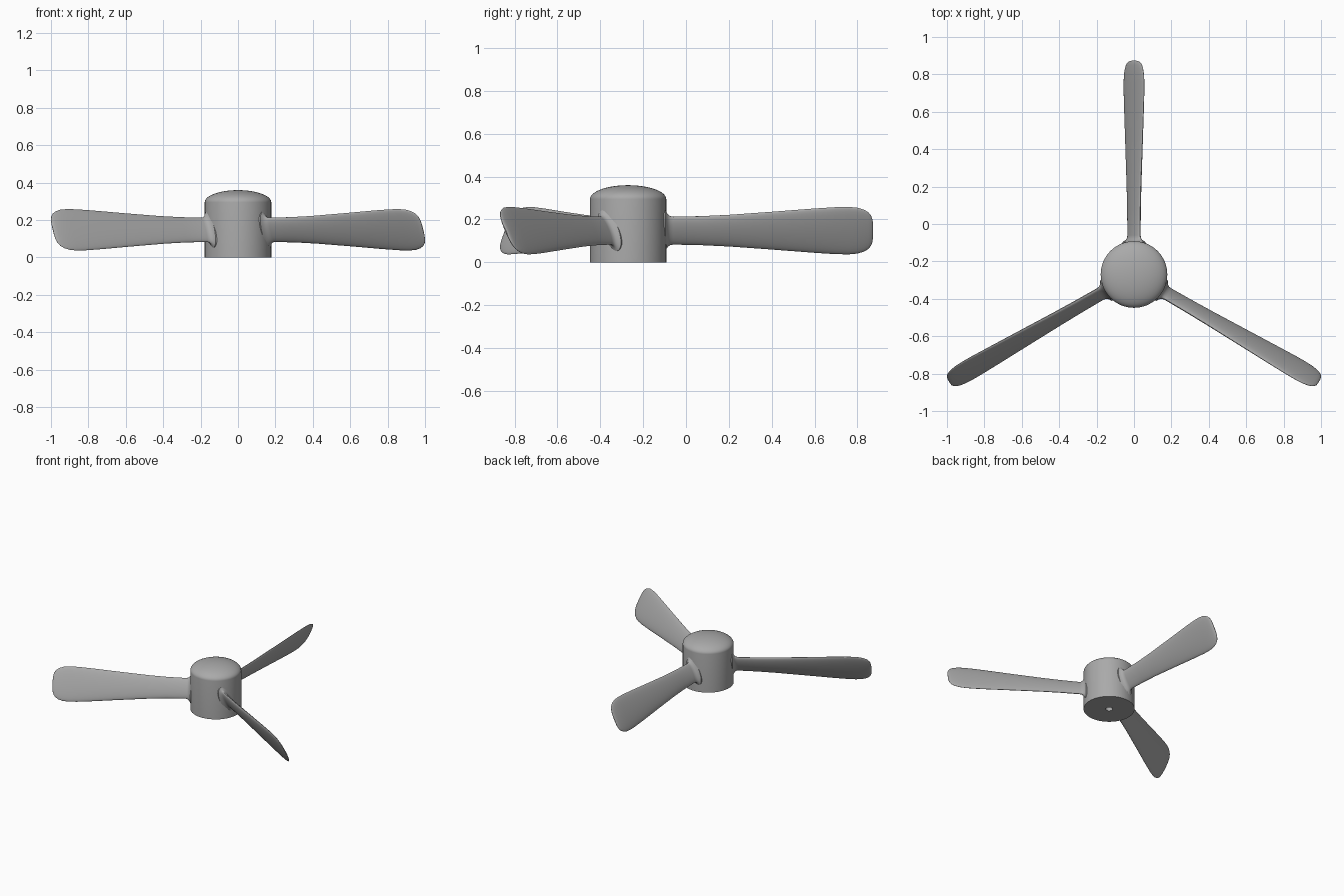
import bpy
import bmesh
import math
from mathutils import Matrix, Vector

cube = bpy.data.objects.get("Cube")
if cube:
    bpy.data.objects.remove(cube, do_unlink=True)

HUB_Y = -0.27
HUB_R = 0.178
BLADE_Z = 0.148
PITCH = math.radians(26)

grey = bpy.data.materials.new("plain_grey")
grey.use_nodes = True
colour = (0.4, 0.4, 0.4, 1)
grey.diffuse_color = colour
grey.node_tree.nodes["Principled BSDF"].inputs["Base Color"].default_value = colour


def loft(name, rings, closed_ends=True):
    """Skin a list of equal-length rings of points into a smooth object."""
    bm = bmesh.new()
    loops = [[bm.verts.new(p) for p in ring] for ring in rings]
    n = len(loops[0])
    for a, b in zip(loops, loops[1:]):
        for i in range(n):
            j = (i + 1) % n
            bm.faces.new((a[i], a[j], b[j], b[i]))
    if closed_ends:
        bm.faces.new(loops[0])
        bm.faces.new(loops[-1])
    bmesh.ops.recalc_face_normals(bm, faces=bm.faces)
    mesh = bpy.data.meshes.new(name)
    bm.to_mesh(mesh)
    bm.free()
    obj = bpy.data.objects.new(name, mesh)
    bpy.context.collection.objects.link(obj)
    mesh.materials.append(grey)
    bpy.ops.object.select_all(action="DESELECT")
    obj.select_set(True)
    bpy.context.view_layer.objects.active = obj
    bpy.ops.object.shade_smooth_by_angle(angle=math.radians(40))
    return obj


def circle(r, z, n=64):
    return [(r * math.cos(2 * math.pi * i / n),
             HUB_Y + r * math.sin(2 * math.pi * i / n), z) for i in range(n)]


# Hub: blind shaft hole, flat base, straight wall and shallow elliptical dome
profile = [(0.025, 0.2), (0.025, 0), (HUB_R, 0), (HUB_R, 0.295)]
for k in range(1, 16):
    a = math.pi / 2 * k / 15.2
    profile.append((HUB_R * math.cos(a), 0.295 + 0.065 * math.sin(a)))
loft("hub", [circle(r, z) for r, z in profile])

# Blade stations: distance from the hub axis, half chord, half thickness
stations = [
    (0.150, 0.106, 0.050), (0.174, 0.104, 0.047), (0.179, 0.094, 0.037),
    (0.186, 0.083, 0.027), (0.196, 0.075, 0.020), (0.210, 0.072, 0.018),
    (0.340, 0.075, 0.018), (0.470, 0.082, 0.018), (0.670, 0.098, 0.018),
    (0.870, 0.115, 0.017), (0.970, 0.122, 0.016), (1.030, 0.123, 0.015),
    (1.070, 0.119, 0.014), (1.100, 0.109, 0.012), (1.120, 0.096, 0.010),
    (1.133, 0.079, 0.008), (1.140, 0.058, 0.005), (1.143, 0.030, 0.002),
]


def blade_ring(s, chord, thick, n=32):
    """Elliptical section standing on edge, leaned over by the pitch."""
    ring = []
    for i in range(n):
        a = 2 * math.pi * i / n
        u, v = chord * math.cos(a), thick * math.sin(a)
        ring.append(Vector((u * math.sin(PITCH) + v * math.cos(PITCH), s,
                            u * math.cos(PITCH) - v * math.sin(PITCH))))
    return ring


# Three blades spaced evenly around the hub
for index, name in enumerate(("back_blade", "right_blade", "left_blade")):
    place = (Matrix.Translation((0, HUB_Y, BLADE_Z))
             @ Matrix.Rotation(index * 2 * math.pi / 3, 4, "Z"))
    loft(name, [[place @ p for p in blade_ring(*st)] for st in stations])
